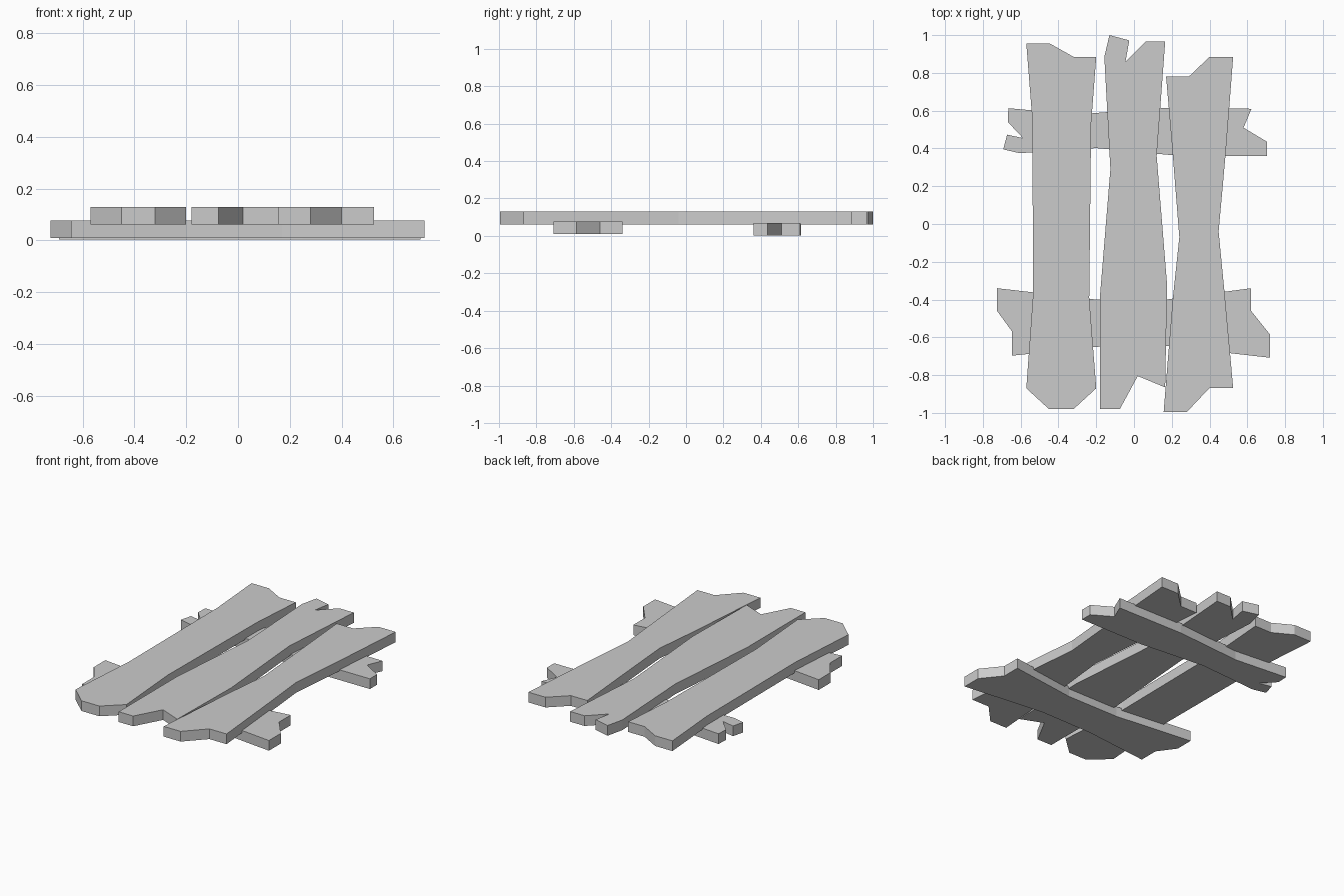
import bpy
import bmesh

THICKNESS = 0.067


def board(name, z, outline):
    """Extrude a jagged board outline (seen from above) upward from height z."""
    bm = bmesh.new()
    face = bm.faces.new([bm.verts.new((x, y, z)) for x, y in outline])
    top = bmesh.ops.extrude_face_region(bm, geom=[face])["geom"]
    verts = [g for g in top if isinstance(g, bmesh.types.BMVert)]
    bmesh.ops.translate(bm, verts=verts, vec=(0, 0, THICKNESS))
    bmesh.ops.recalc_face_normals(bm, faces=bm.faces)
    mesh = bpy.data.meshes.new(name)
    bm.to_mesh(mesh)
    bm.free()
    obj = bpy.data.objects.new(name, mesh)
    bpy.context.collection.objects.link(obj)
    return obj


# Long planks lying on top
board("left_plank", 0.062, [
    (-0.57, 0.955), (-0.445, 0.955), (-0.32, 0.885), (-0.2, 0.885),
    (-0.227, 0.53), (-0.237, -0.39), (-0.2, -0.87), (-0.32, -0.98),
    (-0.45, -0.98), (-0.57, -0.87), (-0.534, -0.37), (-0.538, 0.55)])
board("middle_plank", 0.062, [
    (-0.13, 1.0), (-0.025, 0.972), (-0.045, 0.86), (0.06, 0.965),
    (0.165, 0.965), (0.12, 0.36), (0.175, -0.32), (0.165, -0.865),
    (0.02, -0.805), (-0.075, -0.98), (-0.18, -0.98), (-0.18, -0.38),
    (-0.125, 0.29), (-0.157, 0.885)])
board("right_plank", 0.062, [
    (0.17, 0.78), (0.29, 0.78), (0.4, 0.885), (0.525, 0.885),
    (0.485, 0.37), (0.448, -0.04), (0.48, -0.37), (0.525, -0.868),
    (0.4, -0.868), (0.28, -0.995), (0.157, -0.995), (0.205, -0.4),
    (0.24, -0.07), (0.205, 0.37)])

# Splintered cross battens underneath
board("back_batten", 0.003, [
    (-0.665, 0.613), (-0.3, 0.58), (0.15, 0.615), (0.622, 0.61),
    (0.58, 0.51), (0.705, 0.435), (0.705, 0.36), (0.25, 0.36),
    (-0.2, 0.402), (-0.605, 0.375), (-0.692, 0.395), (-0.672, 0.473),
    (-0.588, 0.455), (-0.668, 0.54)])
board("front_batten", 0.01, [
    (-0.725, -0.34), (-0.2, -0.4), (0.17, -0.4), (0.62, -0.34),
    (0.62, -0.46), (0.72, -0.585), (0.72, -0.708), (0.17, -0.645),
    (-0.2, -0.65), (-0.645, -0.697), (-0.645, -0.57), (-0.725, -0.46)])
